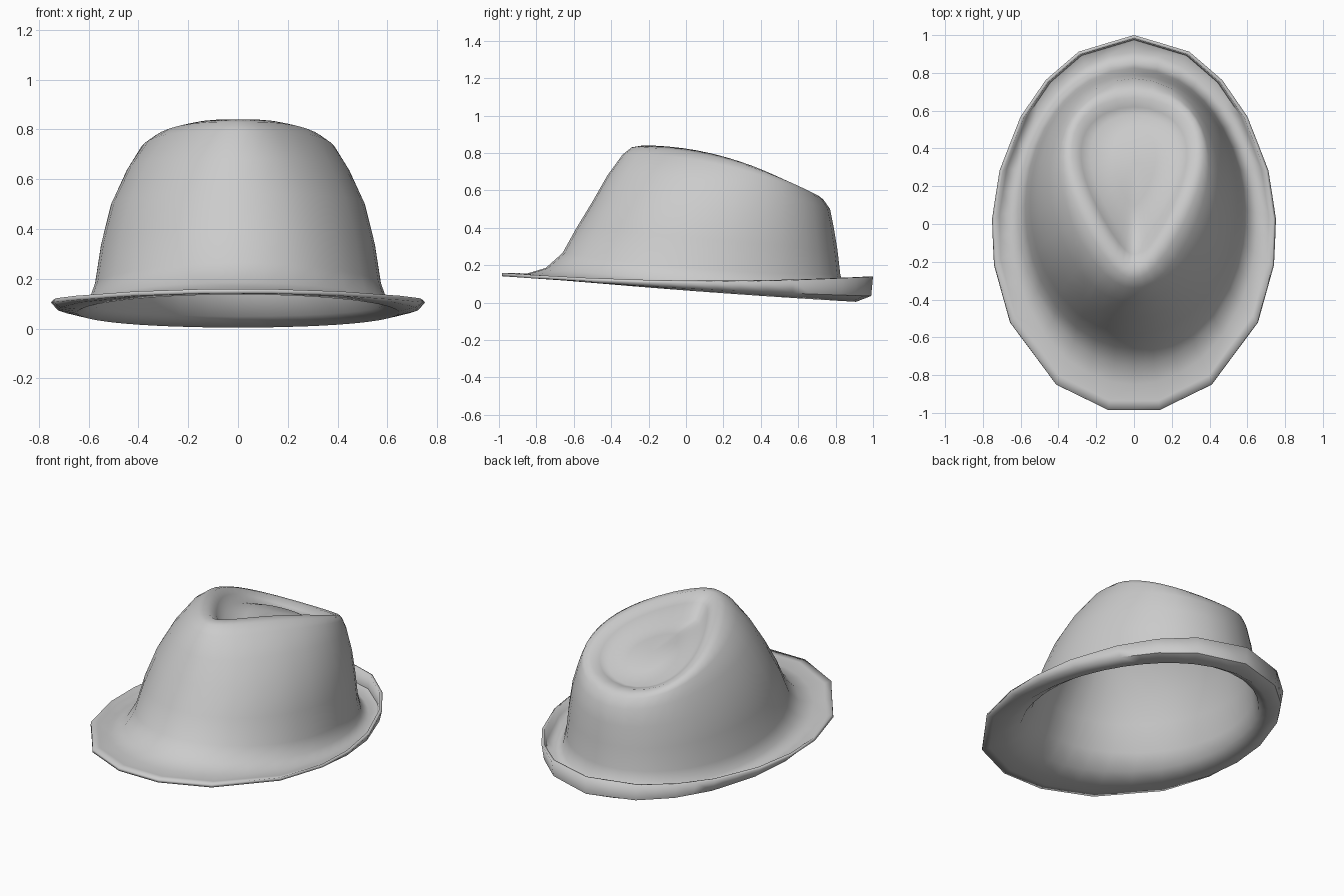
import bpy
import bmesh
from math import sin, cos, radians

cube = bpy.data.objects.get("Cube")
if cube:
    bpy.data.objects.remove(cube, do_unlink=True)

# Felt material
felt = bpy.data.materials.new("grey_felt")
felt.use_nodes = True
grey = (0.6, 0.6, 0.6, 1.0)
felt.diffuse_color = grey
felt.node_tree.nodes["Principled BSDF"].inputs["Base Color"].default_value = grey

# Rings from brim edge to the middle of the dent:
# half width, front y, back y, front z, side z, back z, front-to-back taper
rings = [
    (.74, -1, .982, .16, .118, .14, .06),        # brim edge
    (.715, -.95, .975, .16, .09, .045, .05),     # curl of the brim
    (.65, -.85, .91, .155, .08, .022, .03),      # brim trough
    (.6, -.75, .85, .185, .11, .06, 0),          # crown foot
    (.575, -.66, .825, .265, .18, .15, 0),
    (.55, -.585, .81, .4, .34, .28, 0),
    (.51, -.5, .79, .54, .5, .4, -.03),
    (.445, -.42, .77, .68, .64, .5, -.1),
    (.385, -.34, .735, .79, .735, .55, -.25),
    (.345, -.29, .71, .83, .765, .57, -.4),
    (.3, -.23, .67, .84, .775, .58, -.5),        # ridge
    (.255, -.16, .62, .79, .74, .57, -.5),       # dent wall
    (.21, -.1, .58, .71, .69, .56, -.5),         # dent groove
    (.11, .1, .5, .695, .685, .62, -.4),         # dent mound
]

# Uneven side angles, mirrored, with one midpoint added in every gap
corners = [10, 32, 59, 78, 92, 107, 125, 140, 156]
corners += [180] + [360 - a for a in reversed(corners)]
angles = []
for a, b in zip(corners, corners[1:] + [corners[0] + 360]):
    angles += [radians(a), radians((a + b) / 2)]


def ring_point(ring, t):
    width, front, back, z_front, z_side, z_back, taper = ring
    c = cos(t)
    x = width * sin(t) * (1 + taper * c)
    y = (front + back) / 2 - (back - front) / 2 * c
    z = z_side + (z_front - z_back) / 2 * c
    z += ((z_front + z_back) / 2 - z_side) * c * c
    return [x, y, z]


def chord_edge(points):
    """Straighten the brim edge between its corners."""
    n = len(points)
    for i in range(1, n, 2):
        p, q = points[i - 1], points[(i + 1) % n]
        points[i] = [(a + b) / 2 for a, b in zip(p, q)]


# Brim and crown as one sheet
bm = bmesh.new()
loops = []
for index, ring in enumerate(rings):
    points = [ring_point(ring, t) for t in angles]
    if index < 2:
        chord_edge(points)
    loops.append([bm.verts.new(p) for p in points])
count = len(angles)
for outer, inner in zip(loops, loops[1:]):
    for i in range(count):
        j = (i + 1) % count
        bm.faces.new((outer[i], outer[j], inner[j], inner[i]))
middle = bm.verts.new((0, .33, .675))
for i in range(count):
    bm.faces.new((loops[-1][i], loops[-1][(i + 1) % count], middle))

mesh = bpy.data.meshes.new("hat_body")
bm.to_mesh(mesh)
bm.free()
mesh.materials.append(felt)
hat = bpy.data.objects.new("hat_body", mesh)
bpy.context.collection.objects.link(hat)

# Felt thickness and smooth shading
solid = hat.modifiers.new("thickness", "SOLIDIFY")
solid.thickness = .018
solid.offset = -1
bpy.ops.object.select_all(action="DESELECT")
hat.select_set(True)
bpy.context.view_layer.objects.active = hat
bpy.ops.object.shade_smooth_by_angle(angle=radians(60))
